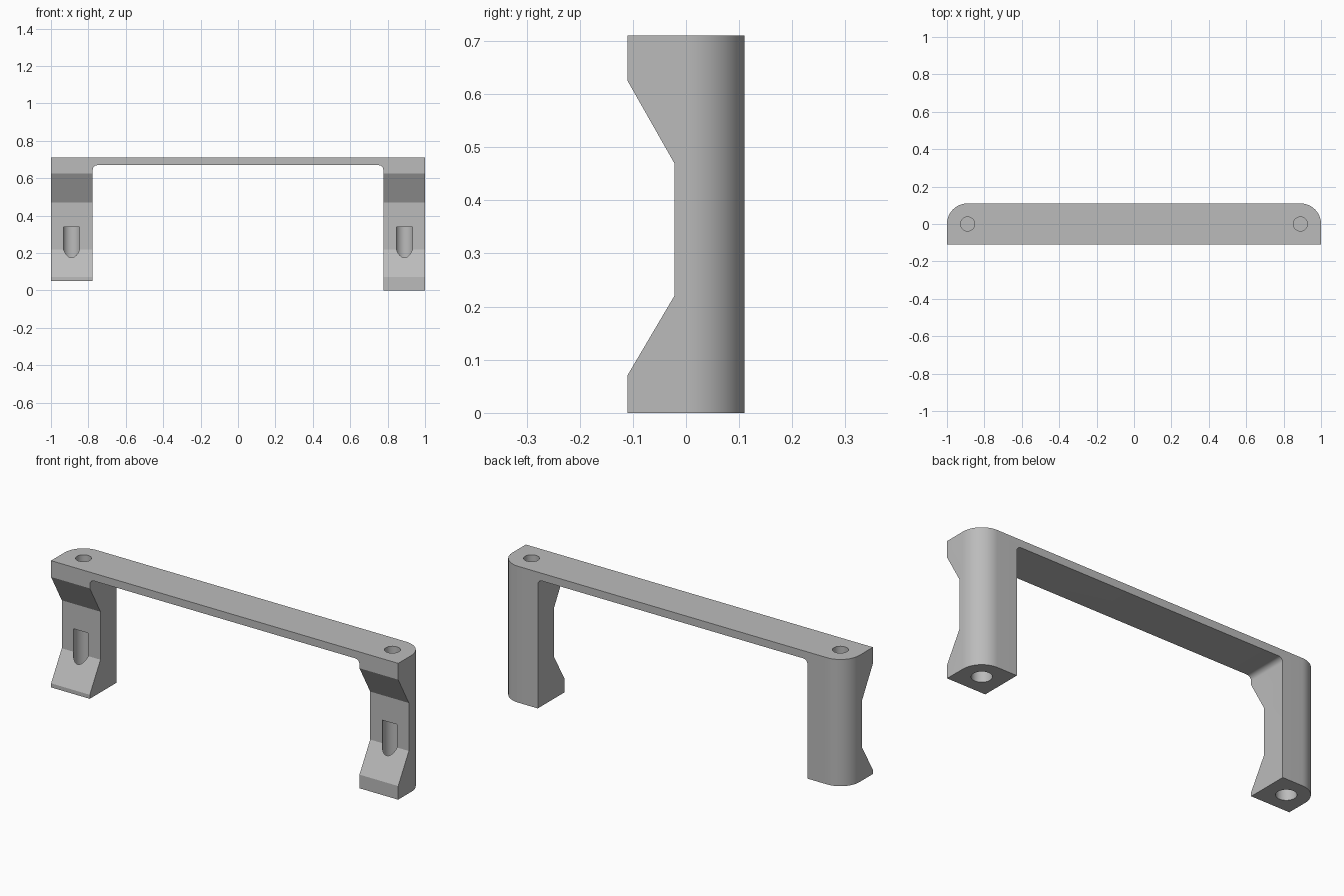
import bpy, bmesh, math
from mathutils import Vector

cube = bpy.data.objects.get("Cube")
if cube:
    bpy.data.objects.remove(cube, do_unlink=True)

HEIGHT, HALF_DEPTH = 0.71, 0.11
HOLE_X = 1 - HALF_DEPTH

grey = bpy.data.materials.new("plain grey")
grey.use_nodes = True
colour = (0.5, 0.5, 0.5, 1)
grey.diffuse_color = colour
grey.node_tree.nodes["Principled BSDF"].inputs["Base Color"].default_value = colour


def arc(cx, cy, r, start, end, steps):
    """Points along an arc, angles in degrees."""
    angles = [math.radians(start + (end - start) * i / steps) for i in range(steps + 1)]
    return [(cx + r * math.cos(a), cy + r * math.sin(a)) for a in angles]


def prism(name, outline, place, sweep):
    """Extrude a 2D outline, set in space by place(a, b), along sweep."""
    bm = bmesh.new()
    face = bm.faces.new([bm.verts.new(place(a, b)) for a, b in outline])
    extruded = bmesh.ops.extrude_face_region(bm, geom=[face])
    verts = [v for v in extruded["geom"] if isinstance(v, bmesh.types.BMVert)]
    bmesh.ops.translate(bm, verts=verts, vec=Vector(sweep))
    bmesh.ops.recalc_face_normals(bm, faces=bm.faces)
    mesh = bpy.data.meshes.new(name)
    bm.to_mesh(mesh)
    bm.free()
    mesh.materials.append(grey)
    obj = bpy.data.objects.new(name, mesh)
    bpy.context.collection.objects.link(obj)
    return obj


def combine(target, cutter, operation):
    cutter.hide_render = True
    mod = target.modifiers.new(cutter.name, "BOOLEAN")
    mod.operation, mod.solver, mod.object = operation, "EXACT", cutter
    bpy.context.view_layer.objects.active = target
    bpy.ops.object.modifier_apply(modifier=mod.name)
    bpy.data.objects.remove(cutter, do_unlink=True)


# Bridge-shaped handle: thin bar, filleted inner corners, one leg shorter
fillet, inner, under = 0.025, 0.777, 0.67
front = [(-1, HEIGHT), (-1, 0.05), (-inner, 0.05)]
front += arc(-inner + fillet, under - fillet, fillet, 180, 90, 6)
front += arc(inner - fillet, under - fillet, fillet, 90, 0, 6)
front += [(inner, 0), (1, 0), (1, HEIGHT)]
handle = prism("handle", front, lambda x, z: (x, -HALF_DEPTH, z), (0, 2 * HALF_DEPTH, 0))

# Rounded rear corners in plan
plan = [(-1, -0.3), (1, -0.3)]
plan += arc(HOLE_X, 0, HALF_DEPTH, 0, 90, 16)
plan += arc(-HOLE_X, 0, HALF_DEPTH, 90, 180, 16)
combine(handle, prism("plan_shape", plan, lambda x, y: (x, y, -0.2), (0, 0, 1.2)), "INTERSECT")

# Tapered finger recess across the front of both legs
slope = 0.59
recess = [(-0.022, 0.22), (-0.022, 0.47), (-0.2, 0.47 + 0.178 / slope), (-0.2, 0.22 - 0.178 / slope)]
recess[2] = (-0.2, 0.47 + 0.178 * 0.155 / 0.088)
combine(handle, prism("front_recess", recess, lambda y, z: (-1.2, y, z), (2.4, 0, 0)), "DIFFERENCE")

# Blind screw holes: wide from below, narrower from above
for side in (-1, 1):
    for name, radius, bottom, top in (("lower_hole", 0.048, -0.1, 0.34),
                                      ("upper_hole", 0.038, 0.55, 0.8)):
        circle = arc(side * HOLE_X, 0, radius, 0, 360, 32)[:-1]
        cutter = prism(name, circle, lambda x, y: (x, y, bottom), (0, 0, top - bottom))
        combine(handle, cutter, "DIFFERENCE")

bpy.ops.object.select_all(action="DESELECT")
handle.select_set(True)
bpy.context.view_layer.objects.active = handle
bpy.ops.object.shade_smooth_by_angle(angle=math.radians(28))
